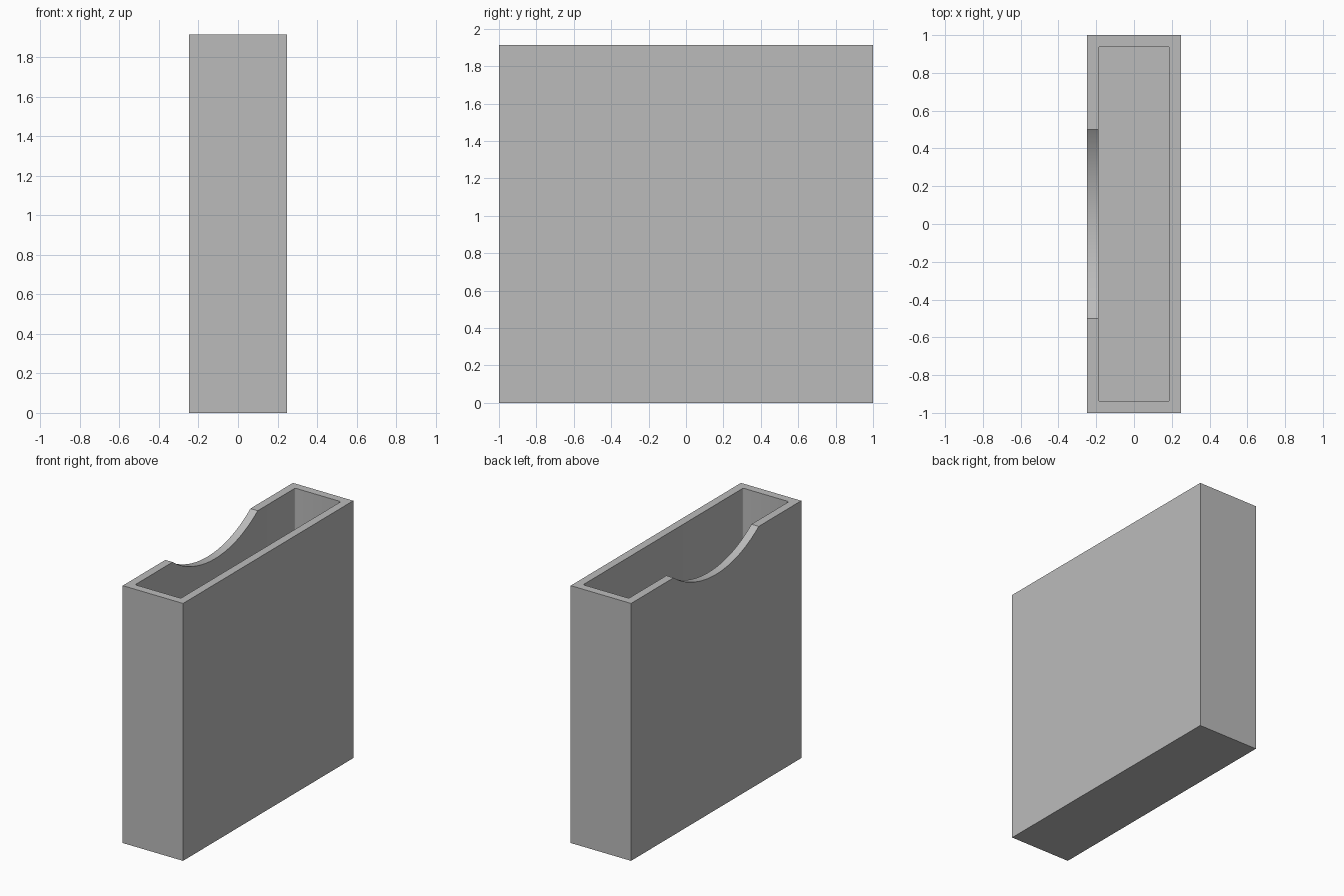
import bpy
import math

old = bpy.data.objects.get("Cube")
if old:
    bpy.data.objects.remove(old, do_unlink=True)

# Overall sizes
WIDTH, LENGTH, HEIGHT = 0.496, 2.0, 1.914
WALL = 0.06
NOTCH_HALF, NOTCH_DEPTH = 0.5, 0.165

grey = bpy.data.materials.new("plain grey")
grey.use_nodes = True
colour = (0.5, 0.5, 0.5, 1)
grey.diffuse_color = colour
grey.node_tree.nodes["Principled BSDF"].inputs["Base Color"].default_value = colour


def box(name, size, bottom):
    bpy.ops.mesh.primitive_cube_add(size=1, location=(0, 0, bottom + size[2] / 2))
    obj = bpy.context.object
    obj.name = name
    obj.scale = size
    bpy.ops.object.transform_apply(location=True, rotation=True, scale=True)
    return obj


def cut(target, cutter):
    cutter.hide_render = True
    mod = target.modifiers.new("cut", "BOOLEAN")
    mod.operation = "DIFFERENCE"
    mod.solver = "EXACT"
    mod.object = cutter
    bpy.context.view_layer.objects.active = target
    bpy.ops.object.modifier_apply(modifier=mod.name)
    bpy.data.objects.remove(cutter, do_unlink=True)


# Outer sleeve
sleeve = box("open_box", (WIDTH, LENGTH, HEIGHT), 0)
sleeve.data.materials.append(grey)

# Inner pocket with slightly rounded upright corners
pocket = box("pocket_cutter", (WIDTH - 2 * WALL, LENGTH - 2 * WALL, HEIGHT), WALL)
weights = pocket.data.attributes.new("bevel_weight_edge", "FLOAT", "EDGE")
for edge in pocket.data.edges:
    a, b = (pocket.data.vertices[i].co for i in edge.vertices)
    weights.data[edge.index].value = float(abs(a.z - b.z) > 0.1)
bevel = pocket.modifiers.new("corners", "BEVEL")
bevel.limit_method = "WEIGHT"
bevel.width = 0.01
bevel.segments = 4
bpy.ops.object.modifier_apply(modifier=bevel.name)
cut(sleeve, pocket)

# Curved thumb notch in the right wall
radius = (NOTCH_HALF ** 2 + NOTCH_DEPTH ** 2) / (2 * NOTCH_DEPTH)
bpy.ops.mesh.primitive_cylinder_add(
    vertices=192, radius=radius, depth=0.3,
    location=(-WIDTH / 2, 0, HEIGHT - NOTCH_DEPTH + radius),
    rotation=(0, math.pi / 2, 0))
cut(sleeve, bpy.context.object)

# Smooth curved surfaces, sharp edges
bpy.ops.object.select_all(action="DESELECT")
sleeve.select_set(True)
bpy.context.view_layer.objects.active = sleeve
bpy.ops.object.shade_smooth_by_angle(angle=math.radians(30))
